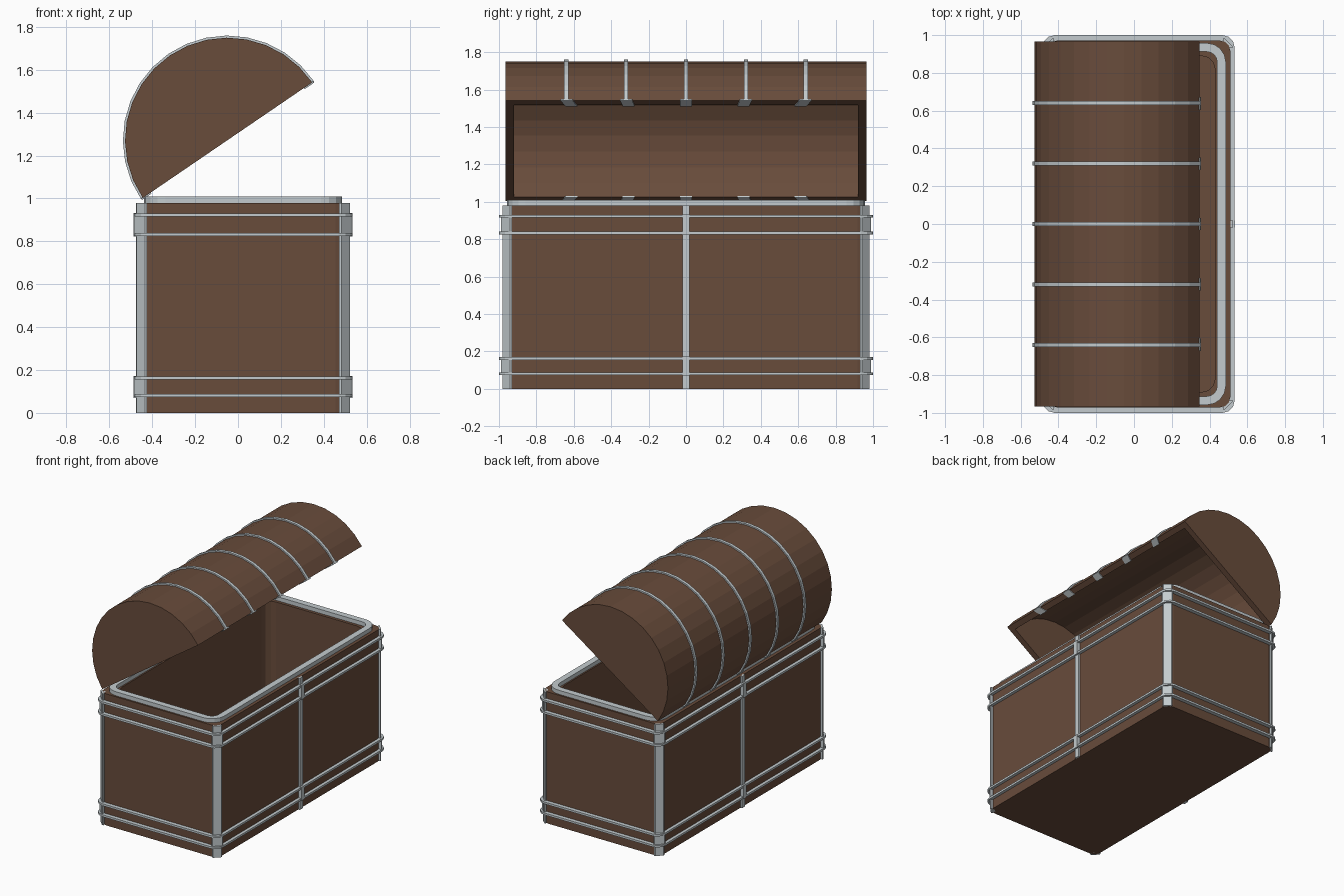
import bpy, bmesh, math

if "Cube" in bpy.data.objects:
    bpy.data.objects.remove(bpy.data.objects["Cube"])

CX = 0.024            # centre of the box in x


def material(name, col):
    m = bpy.data.materials.new(name)
    m.diffuse_color = (*col, 1)
    m.use_nodes = True
    m.node_tree.nodes["Principled BSDF"].inputs["Base Color"].default_value = m.diffuse_color
    return m


WOOD = material("brown_wood", (0.14, 0.072, 0.044))
METAL = material("grey_metal", (0.55, 0.60, 0.62))


def finish(bm, name, mat):
    bmesh.ops.recalc_face_normals(bm, faces=bm.faces)
    me = bpy.data.meshes.new(name)
    bm.to_mesh(me)
    bm.free()
    me.materials.append(mat)
    ob = bpy.data.objects.new(name, me)
    bpy.context.collection.objects.link(ob)
    return ob


def round_rect(hx, hy, r, z, n=3):
    pts = []
    for k, (sx, sy) in enumerate([(1, 1), (-1, 1), (-1, -1), (1, -1)]):
        for i in range(n + 1):
            a = math.pi / 2 * (k + i / n)
            pts.append((CX + sx * (hx - r) + r * math.cos(a), sy * (hy - r) + r * math.sin(a), z))
    return pts


def loft(bm, loops, closed=False, caps=True):
    vs = [[bm.verts.new(p) for p in l] for l in loops]
    pairs = list(zip(vs, vs[1:])) + ([(vs[-1], vs[0])] if closed else [])
    for a, b in pairs:
        n = len(a)
        for i in range(n):
            bm.faces.new((a[i], a[(i + 1) % n], b[(i + 1) % n], b[i]))
    if caps and not closed:
        bm.faces.new(vs[0])
        bm.faces.new(vs[-1])


def ring(name, hx, hy, r, w, z0, z1, mat, n=3):
    bm = bmesh.new()
    ri = max(r - w, 0.01)
    loft(bm, [round_rect(hx, hy, r, z0, n), round_rect(hx, hy, r, z1, n),
              round_rect(hx - w, hy - w, ri, z1, n), round_rect(hx - w, hy - w, ri, z0, n)], closed=True)
    return finish(bm, name, mat)


def box(bm, x0, x1, y0, y1, z0, z1):
    loft(bm, [[(x0, y0, z), (x1, y0, z), (x1, y1, z), (x0, y1, z)] for z in (z0, z1)])


# hollow box body
bm = bmesh.new()
loft(bm, [round_rect(0.486, 0.971, 0.055, 0), round_rect(0.486, 0.971, 0.055, 0.98),
          round_rect(0.405, 0.89, 0.07, 0.98), round_rect(0.405, 0.89, 0.07, 0.05)])
finish(bm, "chest_body", WOOD)

# metal lip around the opening
ring("opening_lip", 0.462, 0.958, 0.10, 0.046, 0.975, 1.01, METAL, 4)

# thin bands around the box
for i, z in enumerate((0.073, 0.155, 0.825, 0.915)):
    ring("band_%d" % (i + 1), 0.509, 1.0, 0.065, 0.03, z, z + 0.015, METAL)

# corner strips, with thicker plates between the bands
bm = bmesh.new()
for sx in (-1, 1):
    for sy in (-1, 1):
        for z0, z1, o in ((0, 0.98, 0), (0.08, 0.165, 0.008), (0.83, 0.925, 0.008)):
            prof = [(0.448, 0.945), (0.448, 0.981 + o), (0.458, 0.981 + o),
                    (0.498 + o, 0.941), (0.498 + o, 0.931), (0.465, 0.931)]
            loft(bm, [[(CX + sx * x, sy * y, z) for x, y in prof] for z in (z0, z1)])
finish(bm, "corner_strips", METAL)

# upright strips in the middle of the long sides
bm = bmesh.new()
for s in (-1, 1):
    for z0, z1, o in ((0, 0.98, 0.499), (0.07, 0.172, 0.511), (0.823, 0.932, 0.511)):
        a, b = sorted((CX + s * 0.48, CX + s * o))
        box(bm, a, b, -0.019, 0.019, z0, z1)
finish(bm, "middle_strips", METAL)

# open lid: a hollow half barrel, laid out along its chord (u) and normal (v)
ANG = math.radians(34.3)
C, S = math.cos(ANG), math.sin(ANG)
SEG = 16


def lid_pt(u, v, y):
    return (-0.049 + u * C - v * S, y, 1.272 + u * S + v * C)


def arc(r, y):
    return [lid_pt(r * math.cos(math.pi * i / SEG), r * math.sin(math.pi * i / SEG), y)
            for i in range(SEG + 1)]


bm = bmesh.new()
shells = []
for r, y in ((0.478, 0.965), (0.436, 0.92)):
    a, b = [[bm.verts.new(p) for p in arc(r, s * y)] for s in (-1, 1)]
    for i in range(SEG):
        bm.faces.new((a[i], a[i + 1], b[i + 1], b[i]))
    bm.faces.new(a)
    bm.faces.new(b)
    shells.append((a, b))
(a, b), (c, d) = shells
for e in (0, -1):
    bm.faces.new((a[e], b[e], d[e], c[e]))
bm.faces.new((a[0], a[-1], c[-1], c[0]))
bm.faces.new((b[0], b[-1], d[-1], d[0]))
finish(bm, "lid", WOOD)

# curved straps over the lid and their tabs on the lid edge
straps, tabs = bmesh.new(), bmesh.new()
for k in range(-2, 3):
    y = 0.32 * k
    loft(straps, [[arc(r, y + w)[i] for r, w in
                   ((0.47, -0.011), (0.488, -0.011), (0.488, 0.011), (0.47, 0.011))]
                  for i in range(SEG + 1)])
    for s in (-1, 1):
        loft(tabs, [[lid_pt(s * 0.486, v, y - 0.032), lid_pt(s * 0.486, v, y + 0.032),
                     lid_pt(s * 0.432, v, y * 0.957 + 0.032), lid_pt(s * 0.432, v, y * 0.957 - 0.032)]
                    for v in (-0.006, 0.004)])
finish(straps, "lid_straps", METAL)
finish(tabs, "lid_edge_tabs", METAL)
